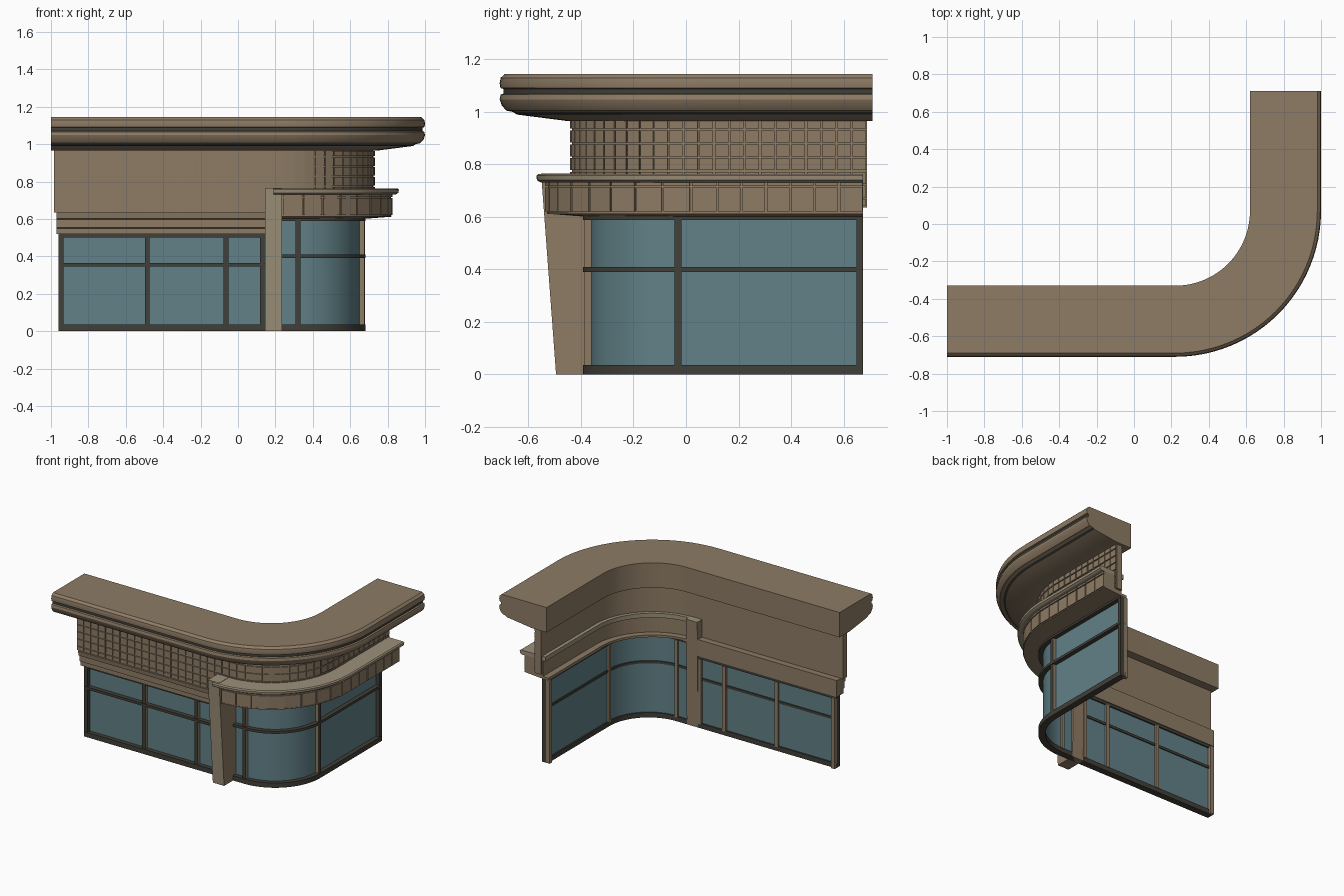
import bpy, bmesh, math

old = bpy.data.objects.get("Cube")
if old:
    bpy.data.objects.remove(old, do_unlink=True)


def material(name, rgb):
    m = bpy.data.materials.new(name)
    m.use_nodes = True
    m.diffuse_color = (*rgb, 1)
    m.node_tree.nodes["Principled BSDF"].inputs["Base Color"].default_value = (*rgb, 1)
    return m


BROWN = material("tan stone", (0.27, 0.20, 0.13))
GREY = material("pale stone", (0.34, 0.28, 0.195))
DARK = material("dark metal", (0.055, 0.05, 0.04))
GLASS = material("blue glass", (0.12, 0.22, 0.245))


# A bent layout line: along x, round a quarter circle, then along y
class Bend:
    def __init__(self, cx, cy, ref):
        self.cx, self.cy, self.ref = cx, cy, ref
        self.arc = ref * math.pi / 2

    def at_x(self, x):
        return x - self.cx

    def at_y(self, y):
        return self.arc + y - self.cy

    def point(self, s, r, z):
        t = min(max(s / self.ref, 0), math.pi / 2)
        bx = self.cx + min(s, 0)
        by = self.cy + max(s - self.arc, 0)
        return (bx + r * math.sin(t), by - r * math.cos(t), z)

    def stations(self, s0, s1, steps=24):
        inner = [self.arc * i / steps for i in range(steps + 1)]
        return [s0] + [s for s in inner if s0 + 1e-4 < s < s1 - 1e-4] + [s1]


MAIN = Bend(0.22, 0.07, 0.51)
SHOP = Bend(0.32, -0.03, 0.36)


def finish(bm, name, mats, smooth=False):
    bmesh.ops.recalc_face_normals(bm, faces=bm.faces)
    mesh = bpy.data.meshes.new(name)
    bm.to_mesh(mesh)
    bm.free()
    for m in mats:
        mesh.materials.append(m)
    ob = bpy.data.objects.new(name, mesh)
    bpy.context.collection.objects.link(ob)
    if smooth:
        bpy.ops.object.select_all(action="DESELECT")
        ob.select_set(True)
        bpy.context.view_layer.objects.active = ob
        bpy.ops.object.shade_smooth_by_angle(angle=math.radians(30))
    return ob


def add_sweep(bm, bend, profile, stations, accents=()):
    """Carry a closed (radius, height) profile along the bend."""
    n = len(profile)
    rings = [[bm.verts.new(bend.point(s, r, z)) for r, z in profile] for s in stations]
    for a, b in zip(rings, rings[1:]):
        for i in range(n):
            j = (i + 1) % n
            f = bm.faces.new((a[i], a[j], b[j], b[i]))
            f.material_index = 1 if i in accents else 0
    bm.faces.new(rings[0])
    bm.faces.new(rings[-1])


def sweep(name, bend, profile, s0, s1, mats, accents=(), smooth=True):
    bm = bmesh.new()
    add_sweep(bm, bend, profile, bend.stations(s0, s1), accents)
    return finish(bm, name, mats, smooth)


def rect(r0, r1, z0, z1):
    # Edge 1 is the outward face
    return [(r0, z0), (r1, z0), (r1, z1), (r0, z1)]


def tiles(name, bend, r0, r1, rows, s0, s1, pitch, gap):
    bm = bmesh.new()
    count = round((s1 - s0) / pitch)
    step = (s1 - s0) / count
    for z0, z1 in rows:
        for i in range(count):
            a = s0 + i * step
            add_sweep(bm, bend, rect(r0, r1, z0 + gap / 2, z1 - gap / 2),
                      [a + gap / 2, a + step - gap / 2])
    return finish(bm, name, [BROWN])


# Rounded roof cornice with a dark recessed band
cornice = [(0.40, 0.965), (0.52, 0.965), (0.715, 0.99), (0.73, 1.0), (0.755, 1.005),
           (0.772, 1.025), (0.78, 1.048), (0.776, 1.066), (0.766, 1.07), (0.766, 1.088),
           (0.777, 1.091), (0.78, 1.11), (0.776, 1.13), (0.76, 1.145), (0.40, 1.145)]
sweep("roof_cornice", MAIN, cornice, MAIN.at_x(-1), MAIN.at_y(0.71), [BROWN, DARK], (2, 8))

# Upper wall and its tile cladding
w0, w1 = MAIN.at_x(-0.985), MAIN.at_y(0.69)
sweep("upper_wall", MAIN, rect(0.46, 0.505, 0.635, 0.97), w0, w1, [BROWN])
top, rise = 0.985, 0.0525
rows = [(max(top - rise * (i + 1), 0.64), min(top - rise * i, 0.968)) for i in range(7)]
tiles("upper_wall_tiles", MAIN, 0.495, 0.512, rows, w0, w1, 0.058, 0.007)

# Stepped lintel above the long window
lintel = [(0.41, 0.52), (0.485, 0.52), (0.485, 0.55), (0.497, 0.555), (0.497, 0.597),
          (0.51, 0.602), (0.515, 0.635), (0.41, 0.64)]
sweep("long_window_lintel", MAIN, lintel, MAIN.at_x(-0.97), MAIN.at_x(0.17), [BROWN])

# Canopy round the corner
c0, c1 = MAIN.at_x(0.19), MAIN.at_y(0.675)
sweep("canopy_body", MAIN, rect(0.455, 0.597, 0.612, 0.735), c0, c1, [BROWN])
sweep("canopy_soffit", MAIN, [(0.41, 0.602), (0.47, 0.602), (0.6, 0.612), (0.6, 0.618), (0.41, 0.618)],
      c0, c1, [BROWN])
tiles("canopy_tiles", MAIN, 0.59, 0.605, [(0.618, 0.715), (0.715, 0.735)],
      MAIN.at_x(0.236), c1, 0.09, 0.007)
slab = [(0.435, 0.732), (0.625, 0.732), (0.638, 0.74), (0.64, 0.757), (0.632, 0.764), (0.435, 0.764)]
sweep("canopy_slab", MAIN, slab, c0, c1, [GREY])

# Tapered pillar: pale front and top, tan sides
bm = bmesh.new()
rings = []
for z, front, back in ((0, -0.495, -0.345), (0.766, -0.552, -0.335)):
    rings.append([bm.verts.new((x, y, z)) for x, y in
                  ((0.145, front), (0.235, front), (0.235, back), (0.145, back))])
low, high = rings
bm.faces.new(low)
bm.faces.new(high).material_index = 1
for i in range(4):
    j = (i + 1) % 4
    bm.faces.new((low[i], low[j], high[j], high[i])).material_index = int(i == 0)
finish(bm, "pillar", [BROWN, GREY])

# Shop windows: one long straight run, one taller run round the corner
left, split, right = SHOP.at_x(-0.96), SHOP.at_x(0.19), SHOP.at_y(0.675)
sweep("window_sill", SHOP, rect(0.315, 0.362, 0, 0.035), left, right, [DARK])
runs = [("long", left, split, 0.355, 0.522), ("corner", split, right, 0.40, 0.61)]
for name, a, b, bar, head in runs:
    sweep(name + "_window_glass", SHOP, rect(0.325, 0.331, 0.03, head - 0.01), a + 0.01, b - 0.01, [GLASS])
    sweep(name + "_window_head", SHOP, rect(0.315, 0.362, head - 0.022, head), a, b, [DARK])
    sweep(name + "_window_bar", SHOP, rect(0.318, 0.362, bar - 0.009, bar + 0.009), a, b, [DARK])

# Mullions: tan posts with dark outer faces
posts = [(SHOP.at_x(-0.485), 0.50), (SHOP.at_x(-0.065), 0.50), (SHOP.at_x(0.13), 0.50),
         (0, 0.59), (SHOP.arc, 0.59)]
for i, (s, z) in enumerate(posts):
    sweep(f"mullion_{i + 1}", SHOP, rect(0.31, 0.357, 0.03, z), s - 0.013, s + 0.013,
          [BROWN, DARK], (1,), False)

# End posts: dark outside, tan jamb inside
for name, a, b, z in (("long_end", left, left + 0.028, 0.51), ("corner_end", right - 0.026, right, 0.60)):
    sweep(name + "_post", SHOP, rect(0.33, 0.36, 0.03, z), a, b, [DARK], (), False)
    sweep(name + "_jamb", SHOP, rect(0.30, 0.33, 0, z), a, b, [BROWN], (), False)
